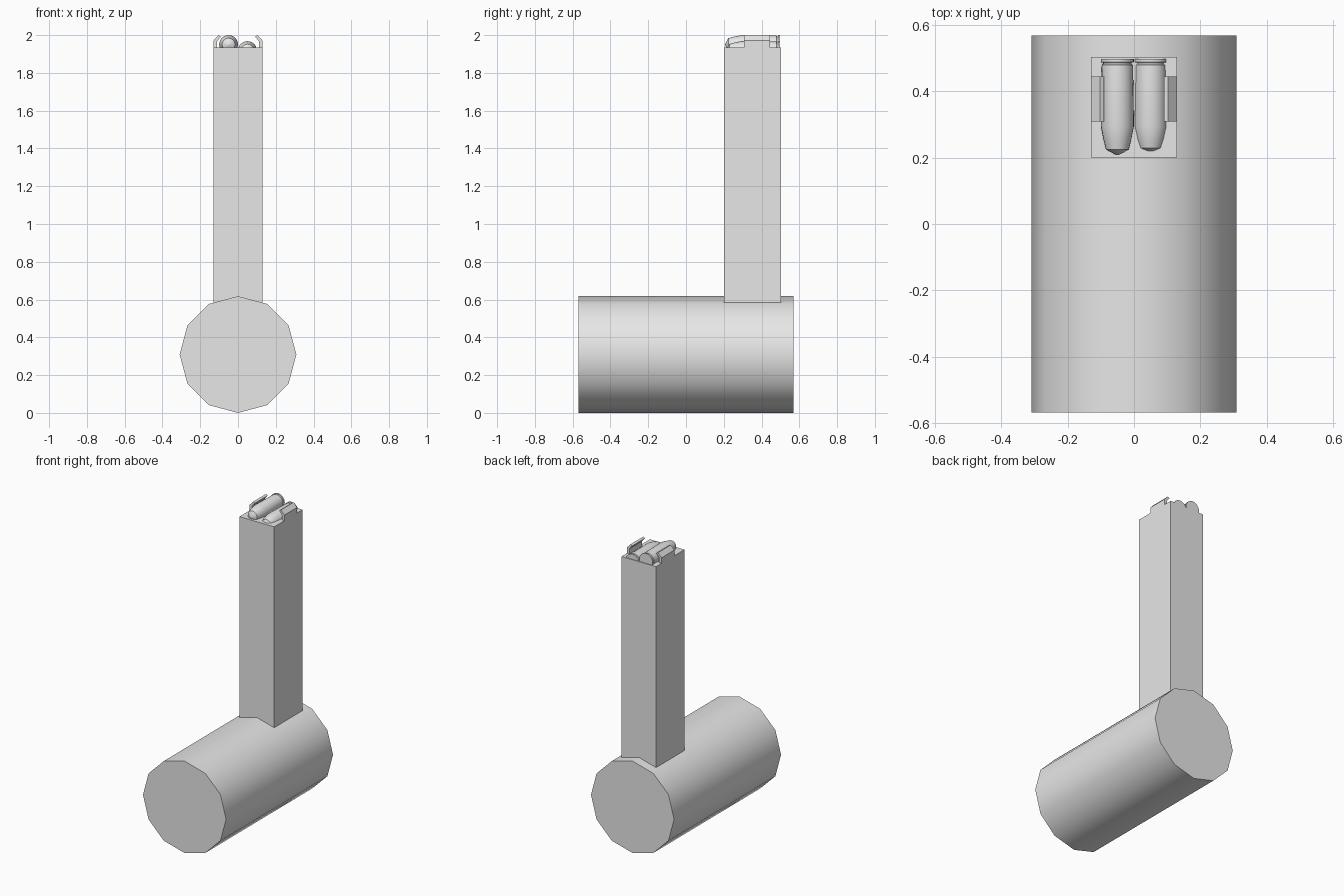
import bpy, bmesh, math

if "Cube" in bpy.data.objects:
    bpy.data.objects.remove(bpy.data.objects["Cube"])

grey = bpy.data.materials.new("plain_grey")
grey.diffuse_color = (0.8, 0.8, 0.8, 1)
grey.use_nodes = True
grey.node_tree.nodes["Principled BSDF"].inputs["Base Color"].default_value = grey.diffuse_color


def make(name, bm, smooth=None):
    bmesh.ops.recalc_face_normals(bm, faces=bm.faces)
    me = bpy.data.meshes.new(name)
    bm.to_mesh(me)
    bm.free()
    me.materials.append(grey)
    ob = bpy.data.objects.new(name, me)
    bpy.context.collection.objects.link(ob)
    if smooth:
        bpy.ops.object.select_all(action='DESELECT')
        ob.select_set(True)
        bpy.context.view_layer.objects.active = ob
        bpy.ops.object.shade_smooth_by_angle(angle=math.radians(smooth))
    return ob


def lathe_y(name, profile, x, z, sides, smooth):
    """Closed round body along y from (y, radius) rings."""
    bm = bmesh.new()
    rings = []
    for y, r in profile:
        rings.append([bm.verts.new((x + r * math.sin(2 * math.pi * i / sides), y,
                                    z + r * math.cos(2 * math.pi * i / sides)))
                      for i in range(sides)])
    for a, b in zip(rings, rings[1:]):
        for i in range(sides):
            j = (i + 1) % sides
            bm.faces.new((a[i], a[j], b[j], b[i]))
    bm.faces.new(rings[0])
    bm.faces.new(rings[-1])
    return make(name, bm, smooth)


def extrude_y(name, outline, y0, y1):
    """Closed (x, z) outline extruded along y."""
    bm = bmesh.new()
    a = [bm.verts.new((x, y0, z)) for x, z in outline]
    b = [bm.verts.new((x, y1, z)) for x, z in outline]
    bm.faces.new(a)
    bm.faces.new(b)
    for i in range(len(a)):
        j = (i + 1) % len(a)
        bm.faces.new((a[i], a[j], b[j], b[i]))
    return make(name, bm)


# Twelve-sided drum lying front to back
lathe_y("drum", [(-0.568, 0.309), (0.568, 0.309)], 0, 0.309, 12, 40)

# Upright rectangular column
extrude_y("column", [(-0.129, 0.56), (0.129, 0.56), (0.129, 1.934), (-0.129, 1.934)], 0.2, 0.502)

# Two cartridges lying side by side, the left one higher
cartridge = [(0.207, 0.003), (0.224, 0.034), (0.255, 0.042), (0.295, 0.05), (0.478, 0.047),
             (0.482, 0.043), (0.486, 0.043), (0.487, 0.05), (0.497, 0.05)]
for name, x, z, dy in (("cartridge_left", -0.05, 1.95, 0), ("cartridge_right", 0.05, 1.918, 0.005)):
    prof = [(y + (dy if y < 0.23 else 0), r) for y, r in cartridge]
    lathe_y(name, prof, x, z, 24, 35)

# Bent feed lips on both sides
lip = [(0.129, 1.93), (0.129, 1.972), (0.103, 2.0), (0.090, 1.993), (0.110, 1.968), (0.110, 1.93)]
for name, s in (("feed_lip_left", -1), ("feed_lip_right", 1)):
    extrude_y(name, [(s * x, z) for x, z in lip], 0.308, 0.444)
